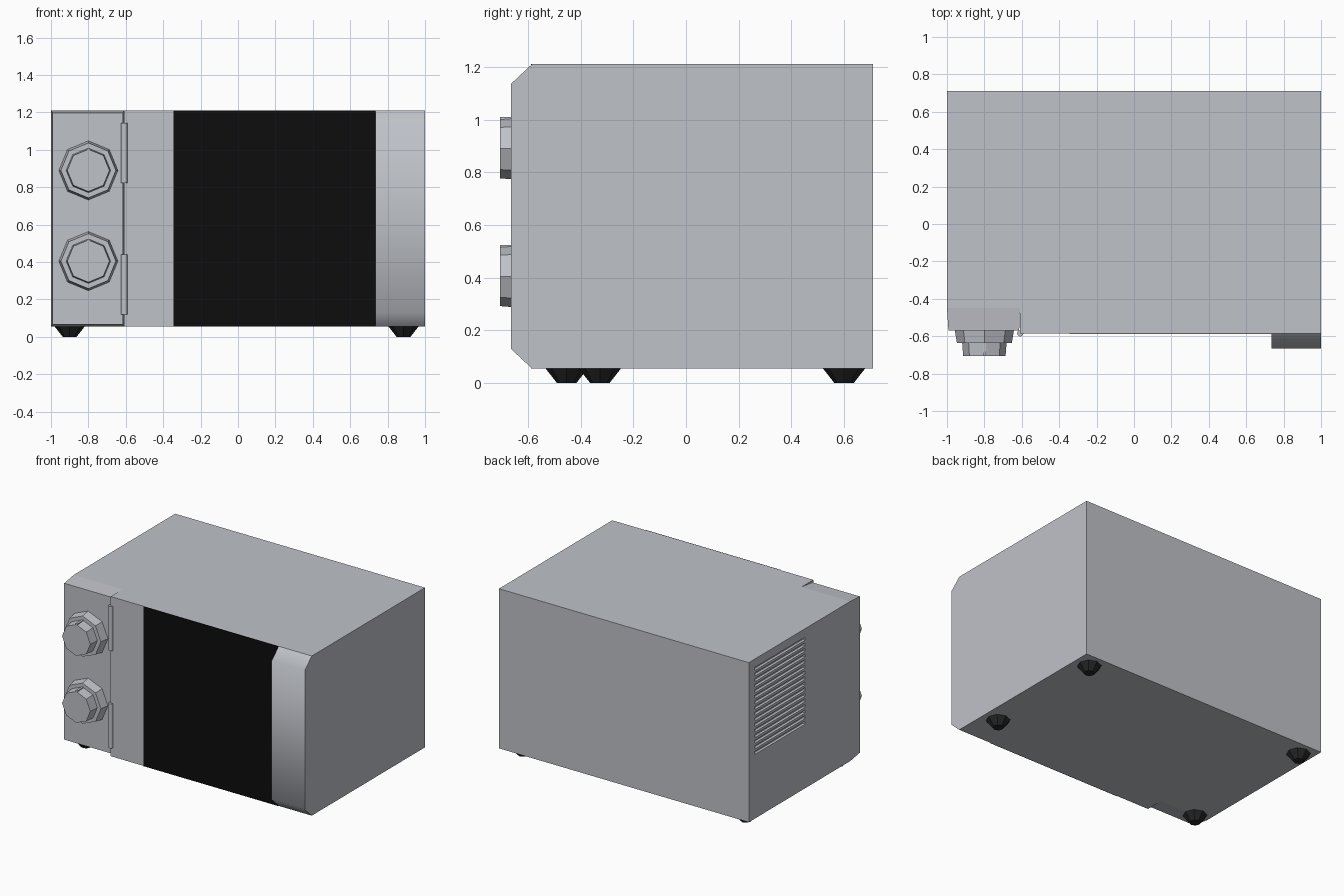
import bpy, bmesh, math
from mathutils import Matrix

if "Cube" in bpy.data.objects:
    bpy.data.objects.remove(bpy.data.objects["Cube"])


def material(name, r, g, b):
    m = bpy.data.materials.new(name)
    m.diffuse_color = (r, g, b, 1)
    m.use_nodes = True
    m.node_tree.nodes["Principled BSDF"].inputs["Base Color"].default_value = m.diffuse_color
    return m


GREY = material("silver_grey", 0.52, 0.54, 0.58)
BLACK = material("window_black", 0.004, 0.004, 0.004)
RUBBER = material("rubber_black", 0.02, 0.02, 0.022)


def finish(name, bm, mat):
    bmesh.ops.recalc_face_normals(bm, faces=bm.faces)
    me = bpy.data.meshes.new(name)
    bm.to_mesh(me)
    bm.free()
    me.materials.append(mat)
    ob = bpy.data.objects.new(name, me)
    bpy.context.collection.objects.link(ob)
    return ob


def loft(name, ring_a, ring_b, mat):
    """Closed solid between two rings with the same point count."""
    bm = bmesh.new()
    a = [bm.verts.new(p) for p in ring_a]
    b = [bm.verts.new(p) for p in ring_b]
    bm.faces.new(a)
    bm.faces.new(b)
    for i in range(len(a)):
        j = (i + 1) % len(a)
        bm.faces.new((a[i], a[j], b[j], b[i]))
    return finish(name, bm, mat)


def rect(x0, x1, z0, z1, y):
    return [(x0, y, z0), (x1, y, z0), (x1, y, z1), (x0, y, z1)]


def box(name, x0, x1, y0, y1, z0, z1, mat):
    return loft(name, rect(x0, x1, z0, z1, y0), rect(x0, x1, z0, z1, y1), mat)


def cone(name, sides, r1, r2, depth, loc, mat, forward=False):
    """Frustum along z, or along -y when forward is set (r1 at the start)."""
    bm = bmesh.new()
    rot = Matrix.Rotation(math.pi / 2, 4, 'X') if forward else Matrix()
    bmesh.ops.create_cone(bm, cap_ends=True, segments=sides, radius1=r1, radius2=r2,
                          depth=depth, matrix=Matrix.Translation(loc) @ rot)
    return finish(name, bm, mat)


def smooth(ob, degrees):
    bpy.ops.object.select_all(action='DESELECT')
    ob.select_set(True)
    bpy.context.view_layer.objects.active = ob
    bpy.ops.object.shade_smooth_by_angle(angle=math.radians(degrees))


Z0, Z1 = 0.055, 1.21
FRONT, PANEL_BACK, SPLIT = -0.585, -0.45, -0.61

# Body: L-shaped plan, leaving room for the control panel
plan = [(-1, 0.71), (-1, PANEL_BACK), (SPLIT, PANEL_BACK), (SPLIT, FRONT), (1, FRONT), (1, 0.71)]
body = loft("body", [(x, y, Z0) for x, y in plan], [(x, y, Z1) for x, y in plan], GREY)

# Vent slots cut into the left side
bm = bmesh.new()
for i in range(16):
    z = 0.53 + i * 0.0405
    bmesh.ops.create_cube(bm, size=1, matrix=Matrix.Translation((-1, 0.3525, z))
                          @ Matrix.Diagonal((0.04, 0.575, 0.022, 1)))
cutter = finish("vent_cutter", bm, GREY)
cutter.hide_render = True
mod = body.modifiers.new("vents", 'BOOLEAN')
mod.operation, mod.solver, mod.object = 'DIFFERENCE', 'EXACT', cutter
bpy.context.view_layer.objects.active = body
bpy.ops.object.modifier_apply(modifier=mod.name)
bpy.data.objects.remove(cutter)

# Control panel, tapering slightly toward the front
loft("control_panel", rect(-1, SPLIT, Z0, Z1, PANEL_BACK),
     rect(-0.992, SPLIT - 0.004, Z0 + 0.012, Z1 - 0.012, -0.57), GREY)

# Door window plate
box("door_window", -0.345, 0.735, FRONT - 0.004, FRONT, Z0, Z1, BLACK)

# Door handle: chamfered strip down the right edge
side = [(FRONT, Z0), (-0.665, Z0 + 0.075), (-0.665, Z1 - 0.075), (FRONT, Z1)]
handle = loft("door_handle", [(0.735, y, z) for y, z in side], [(1, y, z) for y, z in side], GREY)
smooth(handle, 50)

# Knobs: octagonal base, grip and pointer
for label, z in (("upper", 0.89), ("lower", 0.405)):
    cone(label + "_knob_base", 8, 0.158, 0.147, 0.065, (-0.8, -0.6025, z), GREY, True)
    cone(label + "_knob_grip", 8, 0.119, 0.113, 0.073, (-0.8, -0.6705, z), GREY, True)
    box(label + "_knob_pointer", -0.808, -0.792, -0.706, -0.635, z + 0.09, z + 0.119, GREY)

# Door hinges
for label, z in (("upper", 0.983), ("lower", 0.28)):
    hinge = cone(label + "_hinge", 12, 0.017, 0.017, 0.322, (-0.608, -0.584, z), GREY)
    smooth(hinge, 40)

# Feet
for label, x, y in (("front_left", -0.9, -0.453), ("front_right", 0.885, -0.327),
                    ("back_left", -0.9, 0.6), ("back_right", 0.885, 0.6)):
    cone(label + "_foot", 8, 0.037, 0.08, Z0, (x, y, Z0 / 2), RUBBER)
